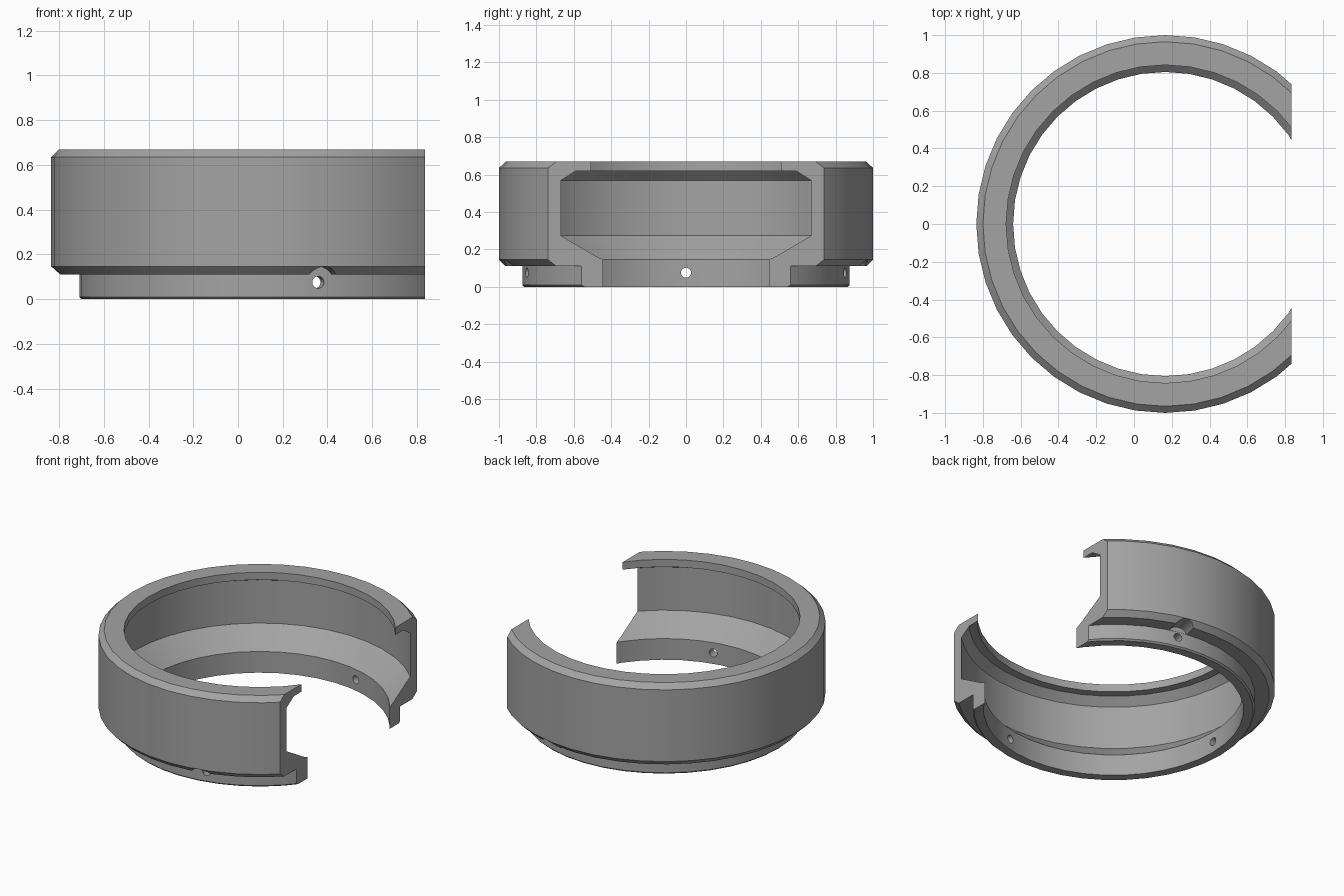
import bpy, bmesh, math
from mathutils import Matrix, Vector

if "Cube" in bpy.data.objects:
    bpy.data.objects.remove(bpy.data.objects["Cube"])

CX, CUT_X, SEG = 0.165, 0.835, 40

# Ring cross-section: (radius, height)
profile = [(0.805, 0), (0.865, 0), (0.875, 0.01), (0.875, 0.11), (0.965, 0.11),
           (1.0, 0.145), (1.0, 0.635), (0.965, 0.669), (0.842, 0.669), (0.842, 0.618),
           (0.896, 0.618), (0.947, 0.568), (0.947, 0.273), (0.805, 0.145)]


def make_object(name, bm):
    bmesh.ops.recalc_face_normals(bm, faces=bm.faces)
    mesh = bpy.data.meshes.new(name)
    bm.to_mesh(mesh)
    bm.free()
    obj = bpy.data.objects.new(name, mesh)
    bpy.context.collection.objects.link(obj)
    return obj


# Revolved collar, sliced open by a flat plane on the +x side
bm = bmesh.new()
rings = []
for i in range(SEG):
    a = 2 * math.pi * i / SEG
    rings.append([bm.verts.new((CX + r * math.cos(a), r * math.sin(a), z)) for r, z in profile])
n = len(profile)
for i in range(SEG):
    p, q = rings[i], rings[(i + 1) % SEG]
    for j in range(n):
        k = (j + 1) % n
        bm.faces.new((p[j], q[j], q[k], p[k]))
bmesh.ops.bisect_plane(bm, geom=bm.verts[:] + bm.edges[:] + bm.faces[:],
                       plane_co=(CUT_X, 0, 0), plane_no=(1, 0, 0), clear_outer=True)
bmesh.ops.holes_fill(bm, edges=[e for e in bm.edges if e.is_boundary], sides=0)
collar = make_object("split_collar", bm)

# Dark grey finish
grey = bpy.data.materials.new("dark_grey")
grey.diffuse_color = (0.37, 0.37, 0.37, 1)
grey.use_nodes = True
grey.node_tree.nodes["Principled BSDF"].inputs["Base Color"].default_value = grey.diffuse_color
collar.data.materials.append(grey)


def radial_cutter(name, angle, r0, r1, radius, sides):
    bm = bmesh.new()
    d = Vector((math.cos(angle), math.sin(angle), 0))
    centre = Vector((CX, 0, 0.075)) + d * (r0 + r1) / 2
    matrix = Matrix.Translation(centre) @ d.to_track_quat('Z', 'Y').to_matrix().to_4x4()
    bmesh.ops.create_cone(bm, cap_ends=True, segments=sides, radius1=radius, radius2=radius,
                          depth=r1 - r0, matrix=matrix)
    obj = make_object(name, bm)
    obj.data.materials.append(grey)
    obj.hide_render = True
    return obj


# Three pin holes, each with a clearance notch under the outer wall
cutters = []
for deg in (180, 77.2, -77.2):
    a = math.radians(deg)
    cutters.append(radial_cutter("pin_hole_cutter", a, 0.75, 0.92, 0.027, 20))
    cutters.append(radial_cutter("notch_cutter", a, 0.874, 1.05, 0.07, 32))

bpy.context.view_layer.objects.active = collar
collar.select_set(True)
for c in cutters:
    mod = collar.modifiers.new("cut", 'BOOLEAN')
    mod.operation = 'DIFFERENCE'
    mod.solver = 'EXACT'
    mod.object = c
    bpy.ops.object.modifier_apply(modifier=mod.name)
for c in cutters:
    bpy.data.objects.remove(c)

bpy.ops.object.shade_smooth_by_angle(angle=math.radians(25))
